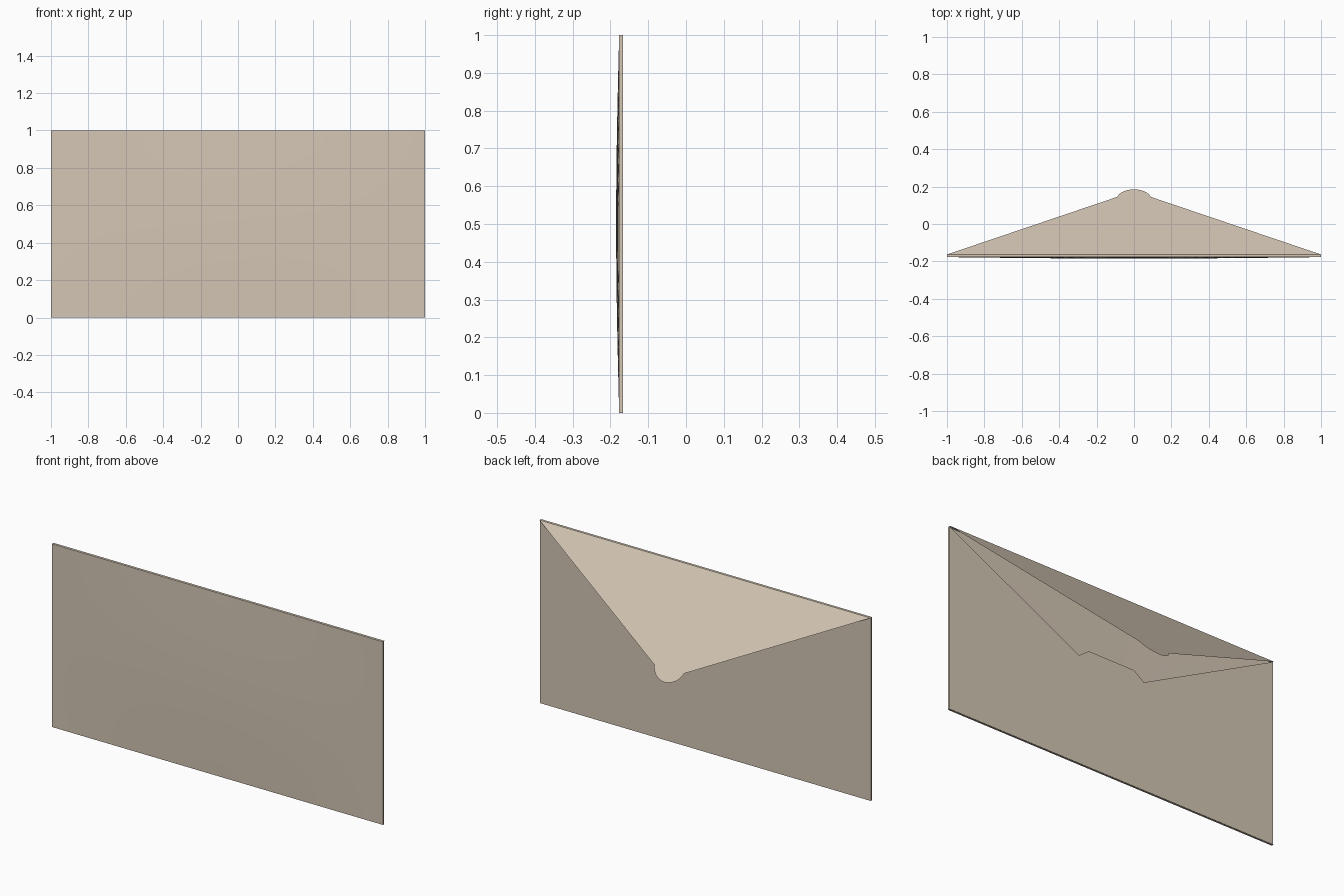
import bpy
import bmesh
from math import sin, cos, pi, radians
from mathutils import Vector

if "Cube" in bpy.data.objects:
    bpy.data.objects.remove(bpy.data.objects["Cube"])

# Single paper colour
paper = bpy.data.materials.new("beige paper")
paper.use_nodes = True
COLOUR = (0.66, 0.568, 0.462, 1)
paper.diffuse_color = COLOUR
bsdf = paper.node_tree.nodes["Principled BSDF"]
bsdf.inputs["Base Color"].default_value = COLOUR
bsdf.inputs["Roughness"].default_value = 0.9

FRONT_Y, BACK_Y, HINGE_Y = -0.177, -0.167, -0.163
BULGE = 0.008


def finish(name, bm):
    mesh = bpy.data.meshes.new(name)
    bm.to_mesh(mesh)
    bm.free()
    mesh.materials.append(paper)
    obj = bpy.data.objects.new(name, mesh)
    bpy.context.collection.objects.link(obj)
    return obj


def sheet(name, points, toward):
    """One flat piece of paper whose face points in the given direction."""
    bm = bmesh.new()
    face = bm.faces.new([bm.verts.new(p) for p in points])
    face.normal_update()
    if face.normal.dot(Vector(toward)) < 0:
        face.normal_flip()
    return finish(name, bm)


# Front panel, softly pillowed toward the viewer
bm = bmesh.new()
bmesh.ops.create_grid(bm, x_segments=32, y_segments=16, size=1)
for v in bm.verts:
    x, z = v.co.x, (v.co.y + 1) / 2
    swell = cos(x * pi / 2) * sin(z * pi)
    v.co = (x, FRONT_Y - BULGE * swell, z)
bmesh.ops.recalc_face_normals(bm, faces=bm.faces)
if sum(f.normal.y for f in bm.faces) > 0:
    bmesh.ops.reverse_faces(bm, faces=bm.faces)
for f in bm.faces:
    f.smooth = True
finish("front_panel", bm)

# Side flaps folded over the back, with their edge folds
for side, s in (("left", 1), ("right", -1)):
    outline = [(1, 0), (1, 1), (0.1, 0.54), (0.1, 0.46)]
    sheet(side + "_side_flap", [(s * x, BACK_Y, z) for x, z in outline], (0, 1, 0))
    sheet(side + "_fold", [(s, FRONT_Y, 0), (s, BACK_Y, 0),
                           (s, BACK_Y, 1), (s, FRONT_Y, 1)], (s, 0, 0))

# Bottom flap lying over the side flaps, with its fold
outline = [(-1, 0), (1, 0), (0.14, 0.635), (-0.14, 0.635)]
sheet("bottom_flap", [(x, BACK_Y + 0.0012, z) for x, z in outline], (0, 1, 0))
sheet("bottom_fold", [(-1, FRONT_Y, 0), (1, FRONT_Y, 0),
                      (1, BACK_Y, 0), (-1, BACK_Y, 0)], (0, 0, -1))

# Open top flap with a rounded tip, hinged on the top edge
slope = Vector((0, 0.348, -0.485)).normalized()
hinge = Vector((0, HINGE_Y, 1))
RADIUS, CENTRE = 0.093, 0.504
outline = [(-1, 0), (1, 0)]
for i in range(25):
    a = radians(15 + 150 * i / 24)
    outline.append((RADIUS * cos(a), CENTRE + RADIUS * sin(a)))
sheet("top_flap", [hinge + Vector((x, 0, 0)) + slope * d for x, d in outline], (0, 1, 1))
sheet("top_fold", [(-1, FRONT_Y, 1), (1, FRONT_Y, 1),
                   (1, HINGE_Y, 1), (-1, HINGE_Y, 1)], (0, 0, 1))
